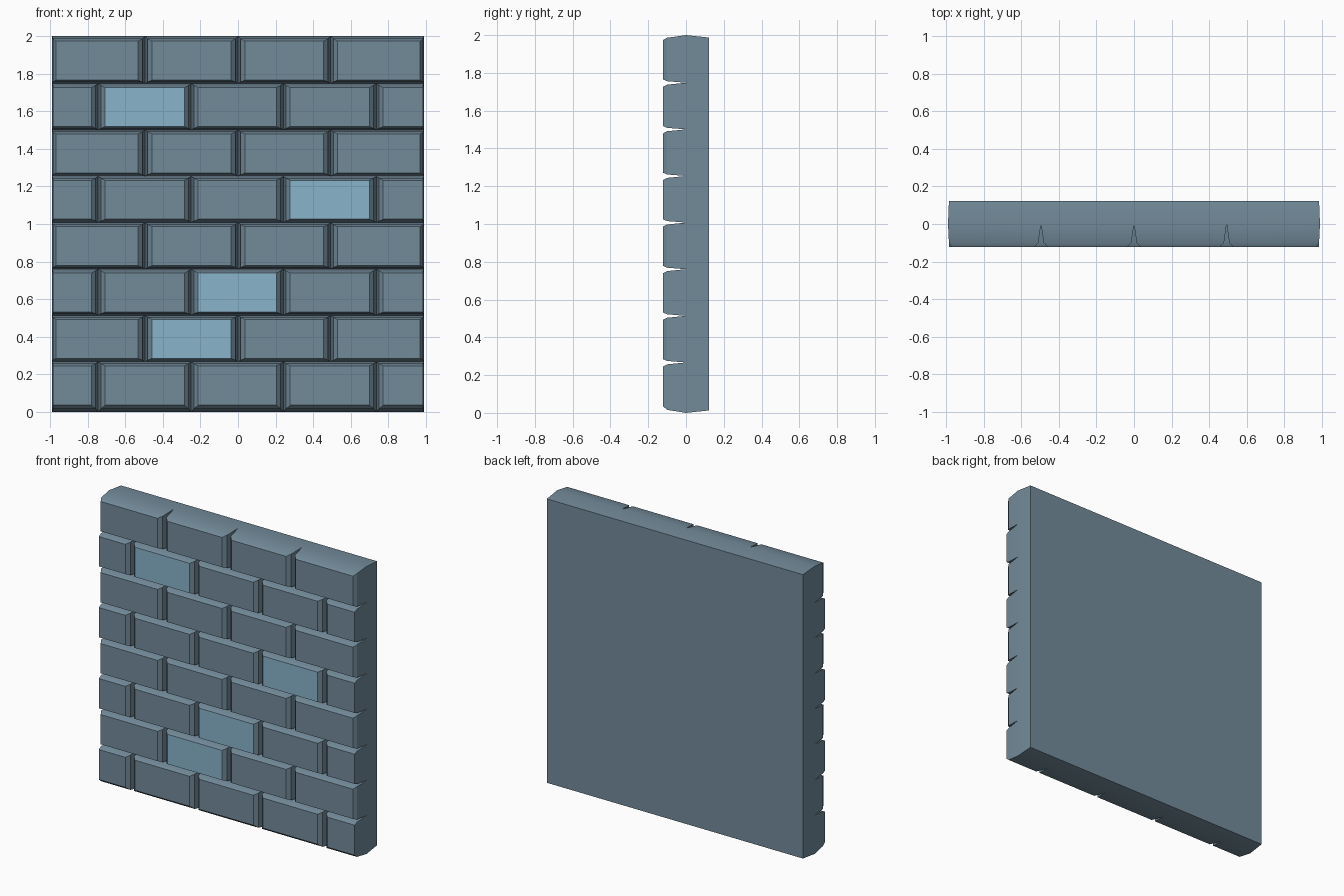
import bpy
import bmesh

if "Cube" in bpy.data.objects:
    bpy.data.objects.remove(bpy.data.objects["Cube"])


def material(name, rgb):
    m = bpy.data.materials.new(name)
    m.diffuse_color = (*rgb, 1.0)
    m.use_nodes = True
    m.node_tree.nodes["Principled BSDF"].inputs["Base Color"].default_value = m.diffuse_color
    return m


Y_FACE, Y_BEVEL, Y_JOINT, Y_BACK = -0.123, -0.100, 0.0, 0.122
END, TOP = 0.99, 2.0
rows = [0.0] + [0.267 + 0.2468 * i for i in range(7)] + [TOP]
full = [-END, -0.495, 0.0, 0.493, END]
half = [-END, -0.744, -0.249, 0.241, 0.736, END]
light = {(1, 1), (2, 2), (4, 3), (6, 1)}     # (row, brick) with a pale face

bm = bmesh.new()


def ring(x0, x1, z0, z1, y):
    return [bm.verts.new((x, y, z)) for x, z in ((x0, z0), (x1, z0), (x1, z1), (x0, z1))]


def joint_ring(x0, x1, z0, z1):
    """Bottom of the mortar grooves; the wall corners are drawn in slightly."""
    r = ring(x0, x1, z0, z1, Y_JOINT)
    for v in r:
        if abs(v.co.x) == END and v.co.z in (0.0, TOP):
            v.co.x *= 0.993
            v.co.z = 0.014 if v.co.z == 0.0 else 1.986
    return r


def back_ring(x0, x1, z0, z1):
    def cx(x):
        return max(-0.985, min(0.985, x))

    def cz(z):
        return max(0.013, min(1.987, z))
    return ring(cx(x0), cx(x1), cz(z0), cz(z1), Y_BACK)


def bridge(front, back, sides=range(4)):
    for i in sides:
        j = (i + 1) % 4
        bm.faces.new((back[i], back[j], front[j], front[i]))


# Bricks: bevelled face, tapered sides down into the joints, backing at the wall rim
for r in range(8):
    z0, z1 = rows[r], rows[r + 1]
    xs = full if r % 2 else half
    for b in range(len(xs) - 1):
        x0, x1 = xs[b], xs[b + 1]
        first, last = b == 0, b == len(xs) - 2
        end_inset = 0.02 if r % 2 else 0.006    # cut half bricks have square ends
        left, right = (end_inset if first else 0.037), (end_inset if last else 0.037)
        bl, br = (0.005 if first else 0.014), (0.005 if last else 0.014)
        low, high = (0.036 if r == 0 else 0.018), (0.027 if r == 7 else 0.022)
        face = ring(x0 + left, x1 - right, z0 + low, z1 - high, Y_FACE)
        rim = ring(x0 + bl, x1 - br, z0 + (0.016 if r == 0 else 0.008),
                   z1 - (0.014 if r == 7 else 0.010), Y_BEVEL)
        joint = joint_ring(x0, x1, z0, z1)
        cap = bm.faces.new(face)
        cap.material_index = 1 if (r, b) in light else 0
        bridge(face, rim)
        bridge(rim, joint)
        outer = [i for i, edge in enumerate((r == 0, last, r == 7, first)) if edge]
        if outer:
            bridge(joint, back_ring(x0, x1, z0, z1), outer)

# Flat back
bm.faces.new(list(reversed(back_ring(-END, END, 0.0, TOP))))
bmesh.ops.remove_doubles(bm, verts=bm.verts, dist=0.0005)

mesh = bpy.data.meshes.new("brick_wall")
bm.to_mesh(mesh)
bm.free()
mesh.materials.append(material("slate grey", (0.171, 0.258, 0.323)))
mesh.materials.append(material("pale blue", (0.25, 0.451, 0.597)))
wall = bpy.data.objects.new("brick_wall", mesh)
bpy.context.collection.objects.link(wall)
bpy.context.view_layer.objects.active = wall
wall.select_set(True)
bpy.ops.object.shade_smooth_by_angle(angle=0.4)
